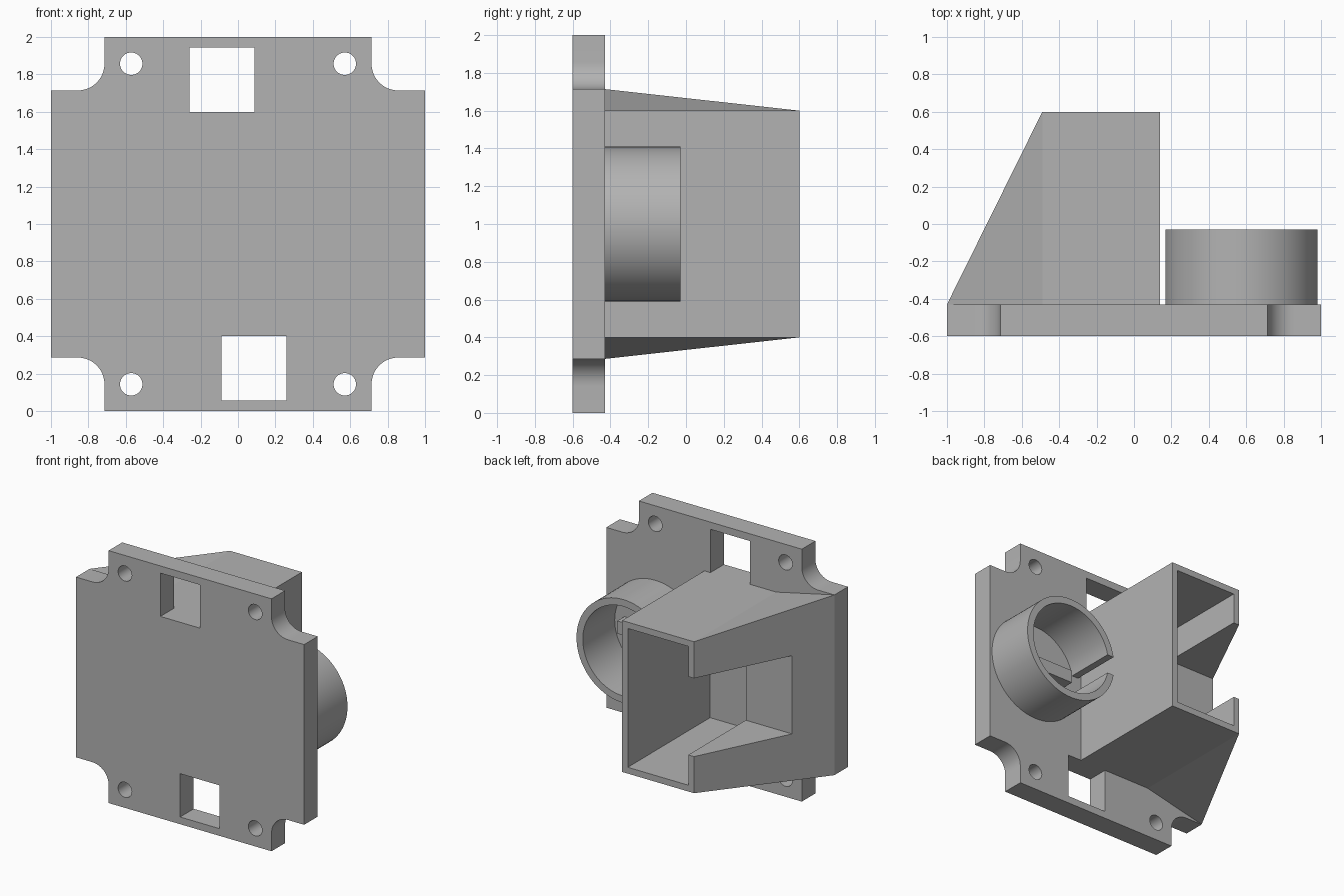
import bpy, bmesh
from math import sin, cos, pi, asin, radians

cube = bpy.data.objects.get("Cube")
if cube:
    bpy.data.objects.remove(cube, do_unlink=True)

grey = bpy.data.materials.new("plain grey")
grey.use_nodes = True
grey.diffuse_color = (0.45, 0.45, 0.45, 1)
grey.node_tree.nodes["Principled BSDF"].inputs["Base Color"].default_value = grey.diffuse_color

FRONT, BACK, END = -0.6, -0.43, 0.6   # plate front, plate back, open end of the duct
MID = 1.0                             # height of the centre


def add_mesh(name, verts, faces):
    mesh = bpy.data.meshes.new(name)
    mesh.from_pydata(verts, [], faces)
    bm = bmesh.new()
    bm.from_mesh(mesh)
    bmesh.ops.recalc_face_normals(bm, faces=bm.faces)
    bm.to_mesh(mesh)
    bm.free()
    mesh.materials.append(grey)
    obj = bpy.data.objects.new(name, mesh)
    bpy.context.collection.objects.link(obj)
    return obj


def prism(name, outline, y0, y1):
    """Extrude an (x, z) outline along y."""
    n = len(outline)
    verts = [(x, y, z) for y in (y0, y1) for x, z in outline]
    sides = [(i, (i + 1) % n, n + (i + 1) % n, n + i) for i in range(n)]
    return add_mesh(name, verts, [range(n), range(n, 2 * n)] + sides)


def arc(cx, cz, r, a0, a1, steps):
    return [(cx + r * cos(a0 + (a1 - a0) * i / steps),
             cz + r * sin(a0 + (a1 - a0) * i / steps)) for i in range(steps + 1)]


def rect(x0, x1, z0, z1):
    return [(x0, z0), (x1, z0), (x1, z1), (x0, z1)]


def select(obj):
    bpy.ops.object.select_all(action='DESELECT')
    obj.select_set(True)
    bpy.context.view_layer.objects.active = obj


def cut(target, outline, y0, y1):
    cutter = prism("cutter", outline, y0, y1)
    cutter.hide_render = True
    mod = target.modifiers.new("cut", 'BOOLEAN')
    mod.operation, mod.solver, mod.object = 'DIFFERENCE', 'EXACT', cutter
    select(target)
    bpy.ops.object.modifier_apply(modifier=mod.name)
    bpy.data.objects.remove(cutter, do_unlink=True)


def smooth(obj):
    select(obj)
    bpy.ops.object.shade_smooth_by_angle(angle=radians(30))


# Mounting plate: a square with a rounded notch in each corner
notch, fillet = 0.714, 0.143
corner = [(1, notch)] + arc(notch + fillet, notch + fillet, fillet, 1.5 * pi, pi, 12) + [(notch, 1)]
outline = []
for sx, sz, step in ((1, 1, 1), (-1, 1, -1), (-1, -1, 1), (1, -1, -1)):
    outline += [(sx * x, MID + sz * z) for x, z in corner[::step]]
plate = prism("mounting_plate", outline, FRONT, BACK)

# Screw holes and the two offset square windows
for sx in (-1, 1):
    for sz in (-1, 1):
        cut(plate, arc(sx * 0.571, MID + sz * 0.857, 0.06, 0, 2 * pi, 32)[:-1], -0.7, -0.3)
for s in (-1, 1):
    cut(plate, rect(*sorted((s * 0.26, -s * 0.087)), *sorted((MID - s * 0.6, MID - s * 0.943))), -0.7, -0.3)
smooth(plate)

# Duct: a straight box with a flared wedge on its right side
foot = [(0.14, BACK, 0.6), (0.14, END, 0.6), (-0.49, END, 0.6), (-1, BACK, 0.714), (-0.49, BACK, 0.6)]
verts = [(x, y, MID + s * h) for s in (-1, 1) for x, y, h in foot]
faces = [(0, 1, 2, 4), (2, 3, 4), (5, 6, 7, 9), (7, 8, 9)]
faces += [(i, (i + 1) % 5, 5 + (i + 1) % 5, 5 + i) for i in range(5)]
duct = add_mesh("flared_duct", verts, faces)
cut(duct, rect(-0.44, 0.09, 0.45, 1.55), -0.5, 0.7)
cut(duct, rect(-1.2, -0.2, 0.69, 1.31), -0.12, 0.7)

# Split ring holder, with its gap facing the duct
ring_x, outer, inner = 0.571, 0.41, 0.355
a, b = pi - asin(0.075 / outer), pi - asin(0.075 / inner)
ring = prism("split_ring", arc(ring_x, MID, outer, -a, a, 72) + arc(ring_x, MID, inner, b, -b, 72), BACK, -0.03)
smooth(ring)

# Short bar on the plate inside the ring
prism("ring_bar", rect(ring_x - 0.27, ring_x + 0.27, 0.95, 1.05), BACK, -0.34)
